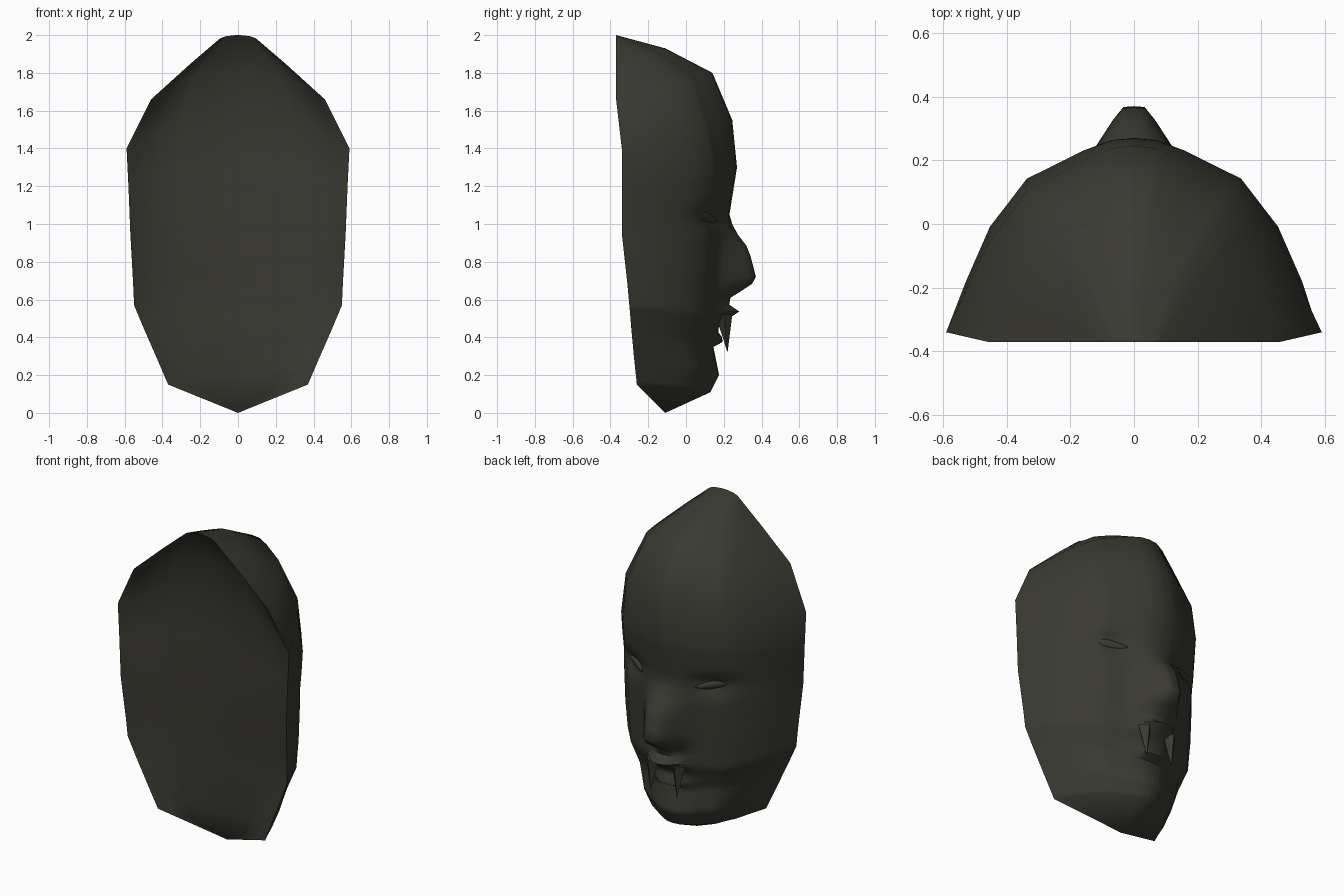
import bpy
import bmesh
from math import exp
from mathutils import Vector

if "Cube" in bpy.data.objects:
    bpy.data.objects.remove(bpy.data.objects["Cube"])

charcoal = bpy.data.materials.new("charcoal")
charcoal.use_nodes = True
colour = (0.042, 0.041, 0.032, 1)
charcoal.diffuse_color = colour
shader = charcoal.node_tree.nodes["Principled BSDF"]
shader.inputs["Base Color"].default_value = colour
shader.inputs["Roughness"].default_value = 0.8


def interpolate(points, value):
    """Piecewise linear lookup in a list of (key, result) pairs, keys rising."""
    for (a, first), (b, second) in zip(points, points[1:]):
        if value <= b:
            blend = max(0, (value - a) / (b - a))
            return first + (second - first) * blend
    return points[-1][1]


def bump(x, z, centre_x, centre_z, width, height):
    return exp(-((x - centre_x) / width) ** 2 - ((z - centre_z) / height) ** 2)


def finish(name, bm, angle=0.9):
    mesh = bpy.data.meshes.new(name)
    bm.to_mesh(mesh)
    bm.free()
    obj = bpy.data.objects.new(name, mesh)
    bpy.context.collection.objects.link(obj)
    mesh.materials.append(charcoal)
    bpy.ops.object.select_all(action="DESELECT")
    obj.select_set(True)
    bpy.context.view_layer.objects.active = obj
    bpy.ops.object.shade_smooth_by_angle(angle=angle)


# Each row: middle line (y, z), rim point (x, y, z), flatness of the cross-section
rows = [
    ((-.37, 2), (.11, -.37, 1.97), 1),
    ((-.11, 1.93), (.25, -.37, 1.85), 1.4),
    ((.14, 1.8), (.46, -.37, 1.66), 1.25),
    ((.245, 1.55), (.59, -.34, 1.4), 1.3),
    ((.27, 1.3), (.58, -.34, 1.2), 1.05),
    ((.23, 1.05), (.57, -.34, .95), 1),
    ((.205, .72), (.555, -.31, .68), 1),
    ((.195, .5), (.55, -.3, .57), 1.1),
    ((.145, .35), (.5, -.29, .45), 1.25),
    ((.175, .2), (.43, -.275, .29), 1.4),
    ((.13, .11), (.37, -.26, .15), 1.4),
    ((-.11, 0), (0, -.11, 0), 1),
]
# Depth of the cross-section from the middle (0) to the rim (1)
section = [(0, 1), (.12, .99), (.27, .94), (.58, .8), (.78, .56), (.91, .28), (1, 0)]
columns = [0, .03, .06, .12, .17, .22, .27, .33, .39, .45, .51, .58, .68, .78, .91, 1]
nose = [(.58, 0), (.63, .06), (.67, .14), (.72, .165), (.87, .115), (.97, .03), (1.05, 0)]
lips = [(.35, 0), (.38, .05), (.44, .01), (.49, .02), (.54, .09), (.59, 0)]


def features(x, z):
    """Forward offset of nose, lips, mouth hollow and eye sockets."""
    x = abs(x)
    taper = min(1, max(0, (.17 - x) / .135))
    offset = taper * (interpolate(nose, z) + interpolate(lips, z))
    offset -= .02 * bump(x, z, 0, .44, .14, .04)
    offset -= .05 * bump(x, z, .28, 1.04, .11, .05)
    return offset


def sheet(name, depth, detailed):
    """Loft the rows across both sides into one curved sheet."""
    bm = bmesh.new()
    dense = []
    for row, below in zip(rows, rows[1:]):
        steps = 6 if detailed and .15 < row[0][1] < 1.4 else 1
        for i in range(steps):
            t = i / steps
            dense.append((Vector(row[0]).lerp(Vector(below[0]), t),
                          Vector(row[1]).lerp(Vector(below[1]), t),
                          row[2] + (below[2] - row[2]) * t))
    dense.append((Vector(rows[-1][0]), Vector(rows[-1][1]), 1))
    spread = [-c for c in reversed(columns[1:])] + columns
    grid = []
    for mid, rim, flatness in dense:
        line = []
        for c in spread:
            g = interpolate(section, abs(c)) ** flatness
            x = rim.x * c
            y = rim.y + (mid.x - rim.y) * g * depth
            z = rim.z + (mid.y - rim.z) * g
            if detailed:
                y += features(x, z) * min(1, g * 3)
            line.append(bm.verts.new((x, y, z)))
        grid.append(line)
    for upper, lower in zip(grid, grid[1:]):
        for i in range(len(spread) - 1):
            quad = [upper[i], upper[i + 1], lower[i + 1], lower[i]]
            bm.faces.new(quad if detailed else quad[::-1])
    bmesh.ops.remove_doubles(bm, verts=bm.verts, dist=.0005)
    finish(name, bm)


sheet("mask_face", 1, True)
sheet("mask_hollow_back", .2, False)

for side, label in ((1, "left"), (-1, "right")):
    # Narrow almond eye resting in the socket
    bm = bmesh.new()
    bmesh.ops.create_uvsphere(bm, u_segments=16, v_segments=8, radius=1)
    for v in bm.verts:
        x, y, z = v.co
        v.co = (side * (.27 + .1 * x), .105 - .06 * x + .02 * y,
                1.035 + .025 * z * max(0, 1 - x * x) ** .5 + .02 * x)
    bmesh.ops.recalc_face_normals(bm, faces=bm.faces)
    finish(label + "_eye", bm)

    # Pointed fang hanging from the upper lip
    bm = bmesh.new()
    bmesh.ops.create_cone(bm, cap_ends=True, segments=4, radius1=0, radius2=.045, depth=.2)
    for v in bm.verts:
        v.co += Vector((side * .09, .22 - .1 * (v.co.z + .1), .42))
    finish(label + "_fang", bm, .3)
